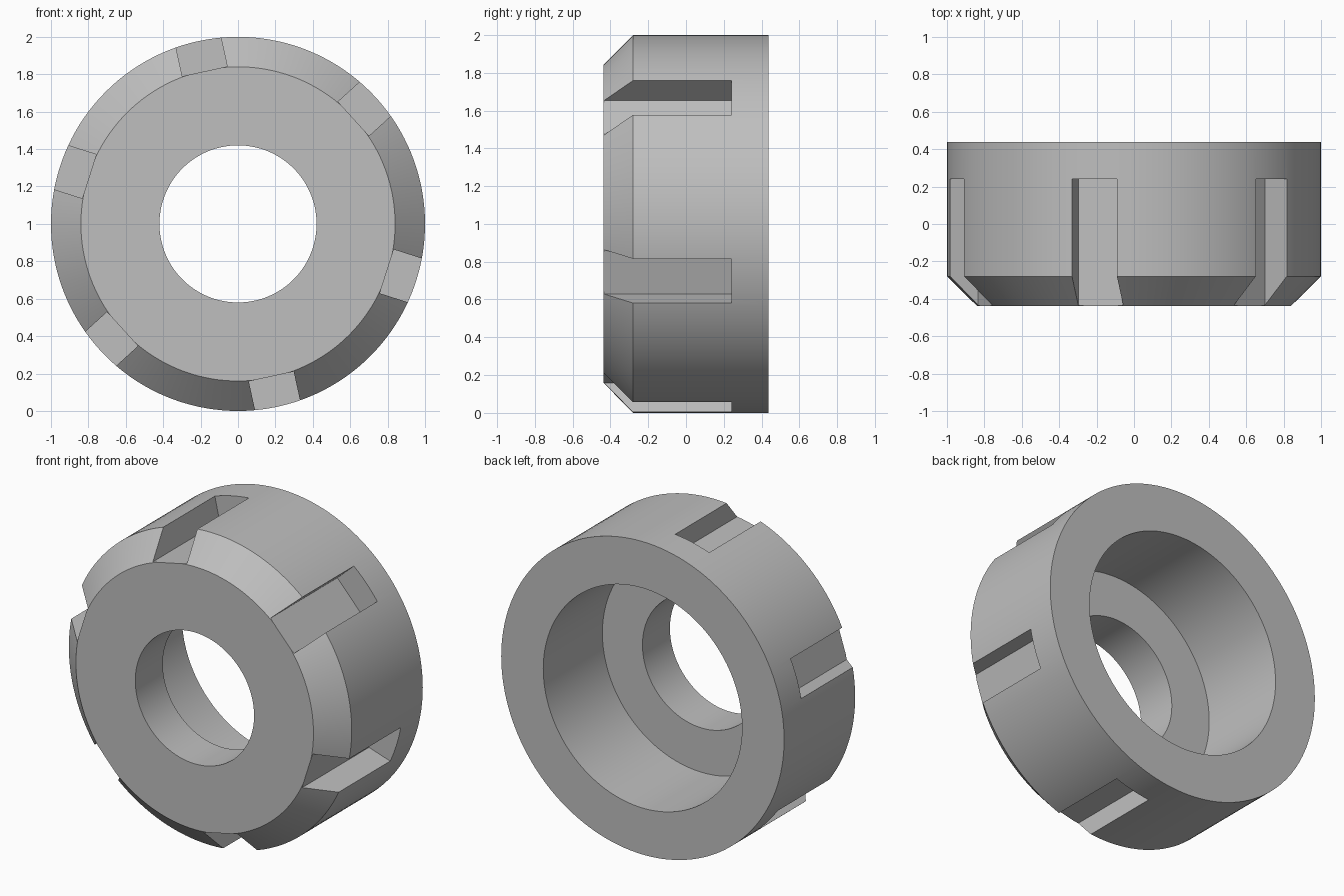
import bpy, bmesh, math
from mathutils import Matrix, Vector

cube = bpy.data.objects.get("Cube")
if cube:
    bpy.data.objects.remove(cube, do_unlink=True)

SEGMENTS = 144
DEPTH = 0.4375          # half length along the axis
CENTRE = Vector((0, 0, 1))

steel = bpy.data.materials.new("plain grey steel")
steel.use_nodes = True
steel.diffuse_color = (0.52, 0.52, 0.52, 1)
steel.node_tree.nodes["Principled BSDF"].inputs["Base Color"].default_value = (0.52, 0.52, 0.52, 1)


def make_object(name, bm):
    bmesh.ops.recalc_face_normals(bm, faces=bm.faces)
    mesh = bpy.data.meshes.new(name)
    bm.to_mesh(mesh)
    bm.free()
    mesh.materials.append(steel)
    obj = bpy.data.objects.new(name, mesh)
    bpy.context.collection.objects.link(obj)
    return obj


# Nut body: closed (radius, y) profile spun around the y axis
profile = [(0.42, -DEPTH), (0.84, -DEPTH), (1.0, -0.28), (1.0, DEPTH),
           (0.703, DEPTH), (0.703, -0.16), (0.42, -0.16)]
bm = bmesh.new()
ring = [bm.verts.new((r, y, 1)) for r, y in profile]
edges = [bm.edges.new((ring[i - 1], ring[i])) for i in range(len(ring))]
bmesh.ops.spin(bm, geom=ring + edges, cent=CENTRE, axis=(0, 1, 0),
               angle=math.tau, steps=SEGMENTS, use_merge=True)
bmesh.ops.remove_doubles(bm, verts=bm.verts, dist=1e-5)
body = make_object("clamping_nut_body", bm)

# Wrench slots: six boxes with flat floors, open at the front
floor, top, front, back, width = 0.835, 1.2, -0.6, 0.24, 0.246
bm = bmesh.new()
for i in range(6):
    turn = Matrix.Rotation(-math.radians(42.3 + 60 * i), 4, 'Y')
    shift = Matrix.Translation(((floor + top) / 2, (front + back) / 2, 0))
    size = Matrix.Diagonal((top - floor, back - front, width, 1))
    bmesh.ops.create_cube(bm, size=1, matrix=Matrix.Translation(CENTRE) @ turn @ shift @ size)
cutter = make_object("slot_cutter", bm)
cutter.hide_render = True

cut = body.modifiers.new("wrench slots", 'BOOLEAN')
cut.operation = 'DIFFERENCE'
cut.solver = 'EXACT'
cut.object = cutter

bpy.ops.object.select_all(action='DESELECT')
bpy.context.view_layer.objects.active = body
body.select_set(True)
bpy.ops.object.modifier_apply(modifier=cut.name)
bpy.data.objects.remove(cutter, do_unlink=True)

# Smooth round walls, crisp machined edges
bpy.ops.object.shade_smooth_by_angle(angle=math.radians(20))
